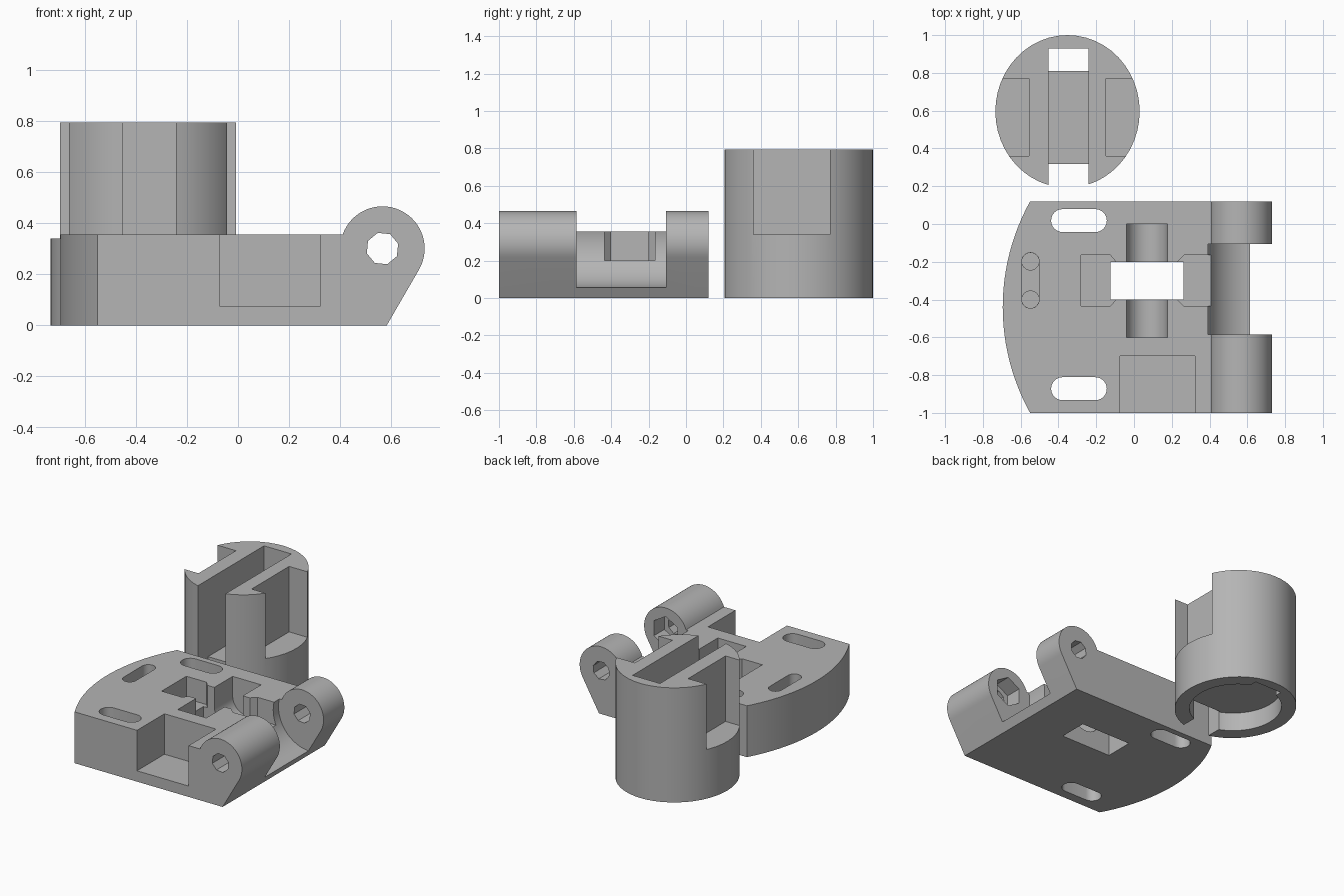
import bpy, bmesh
from math import sin, cos, pi, asin, radians

if "Cube" in bpy.data.objects:
    bpy.data.objects.remove(bpy.data.objects["Cube"], do_unlink=True)

GREY = (0.46, 0.46, 0.46, 1)
mat = bpy.data.materials.new("plain grey plastic")
mat.use_nodes = True
mat.diffuse_color = GREY
mat.node_tree.nodes["Principled BSDF"].inputs["Base Color"].default_value = GREY


def prism(name, outline, low, high, axis="z"):
    """Extrude a 2D outline along z (outline in x, y) or y (outline in x, z)."""
    def place(a, b, h):
        return (a, b, h) if axis == "z" else (a, h, b)
    bm = bmesh.new()
    bottom = [bm.verts.new(place(a, b, low)) for a, b in outline]
    top = [bm.verts.new(place(a, b, high)) for a, b in outline]
    bm.faces.new(bottom)
    bm.faces.new(top)
    n = len(outline)
    for i in range(n):
        j = (i + 1) % n
        bm.faces.new((bottom[i], bottom[j], top[j], top[i]))
    bmesh.ops.recalc_face_normals(bm, faces=bm.faces)
    mesh = bpy.data.meshes.new(name)
    bm.to_mesh(mesh)
    bm.free()
    mesh.materials.append(mat)
    obj = bpy.data.objects.new(name, mesh)
    bpy.context.collection.objects.link(obj)
    return obj


def arc(cx, cy, rx, start, end, n, ry=None):
    ry = ry or rx
    angles = [radians(start + (end - start) * i / n) for i in range(n + 1)]
    return [(cx + rx * cos(a), cy + ry * sin(a)) for a in angles]


def ring(cx, cy, rx, n, ry=None, turn=0):
    return arc(cx, cy, rx, turn, turn + 360, n, ry)[:-1]


def rect(x0, x1, y0, y1):
    return [(x0, y0), (x1, y0), (x1, y1), (x0, y1)]


def combine(obj, outline, low, high, axis="z", op="DIFFERENCE"):
    """Cut (or intersect) an object with a temporary prism."""
    cutter = prism("cutter", outline, low, high, axis)
    cutter.hide_render = True
    mod = obj.modifiers.new("cut", "BOOLEAN")
    mod.operation = op
    mod.solver = "EXACT"
    mod.object = cutter
    bpy.context.view_layer.objects.active = obj
    bpy.ops.object.modifier_apply(modifier=mod.name)
    bpy.data.objects.remove(cutter, do_unlink=True)


def finish(obj):
    bpy.ops.object.select_all(action="DESELECT")
    obj.select_set(True)
    bpy.context.view_layer.objects.active = obj
    bpy.ops.object.shade_smooth_by_angle(angle=radians(25))


# Base plate and hinge barrels share one side profile
TOP = 0.355
hx, hz, hr = 0.565, 0.30, 0.165
rise = asin((TOP - hz) / hr) * 180 / pi
profile = [(-0.8, 0), (0.582, 0)] + arc(hx, hz, hr, -30, 180 - rise, 32) + [(-0.8, TOP)]
base = prism("hinged_base", profile, -1, 0.12, "y")

# Bowed end
plan = arc(0.459, -0.44, 1.154, 180 - 29.03, 180 + 29.03, 24) + [(1, -1), (1, 0.12)]
plan = [(x, -0.44 + (y + 0.44) * 1.0001) for x, y in plan]
combine(base, plan, -0.5, 1, op="INTERSECT")

# Round gap between the barrels, pin hole and hexagonal nut recess
combine(base, ring(0.63, 0.30, 0.245, 64), -0.585, -0.107, "y")
combine(base, ring(hx, hz, 0.064, 8, turn=17), -1.5, 0.5, "y")
combine(base, ring(hx, hz, 0.105, 6, turn=30), -0.70, -0.5, "y")

# Open pocket on the front edge
combine(base, rect(-0.073, 0.322, -1.2, -0.70), 0.075, 1)

# Mounting slots
for y in (0.018, -0.872):
    slot = arc(-0.205, y, 0.061, -90, 90, 12) + arc(-0.378, y, 0.061, 90, 270, 12)
    combine(base, slot, -0.5, 1)

# Blind slot with two deeper holes near the bowed end
blind = arc(-0.548, -0.198, 0.046, 0, 180, 12) + arc(-0.548, -0.40, 0.046, 180, 360, 12)
combine(base, blind, 0.25, 1)
for y in (-0.198, -0.40):
    combine(base, ring(-0.548, y, 0.0455, 24), 0.03, 0.3)

# Central waisted pocket, window through the floor and shaft cradle
half = [(-0.28, 0.135), (-0.125, 0.135), (-0.095, 0.1),
        (0.23, 0.1), (0.265, 0.135), (0.5, 0.135)]
waisted = [(x, -0.3 + w) for x, w in half] + [(x, -0.3 - w) for x, w in reversed(half)]
combine(base, waisted, 0.2, 1)
combine(base, rect(-0.125, 0.262, -0.4, -0.2), -0.5, 0.5)
cradle = arc(0.068, 0.22, 0.109, 180, 360, 24) + [(0.177, 1), (-0.041, 1)]
combine(base, cradle, -0.6, 0, "y")
finish(base)

# Round housing standing behind the base
cx, cy = -0.352, 0.596
housing = prism("round_housing", ring(cx, cy, 0.382, 48, 0.404), 0, 0.793)

# Shallow bore underneath
combine(housing, ring(cx, cy, 0.29, 48, 0.305), -0.5, 0.13)

# Channel from the front, with openings through at both ends of its floor
x0, x1 = -0.452, -0.242
combine(housing, rect(x0, x1, 0.1, 0.93), 0.26, 1)
for y0, y1 in ((0.1, 0.318), (0.81, 0.93)):
    combine(housing, rect(x0, x1, y0, y1), -0.5, 1)

# Side notches
for a, b in ((-1, -0.555), (-0.148, 0.3)):
    combine(housing, rect(a, b, 0.36, 0.77), 0.34, 1)
finish(housing)
